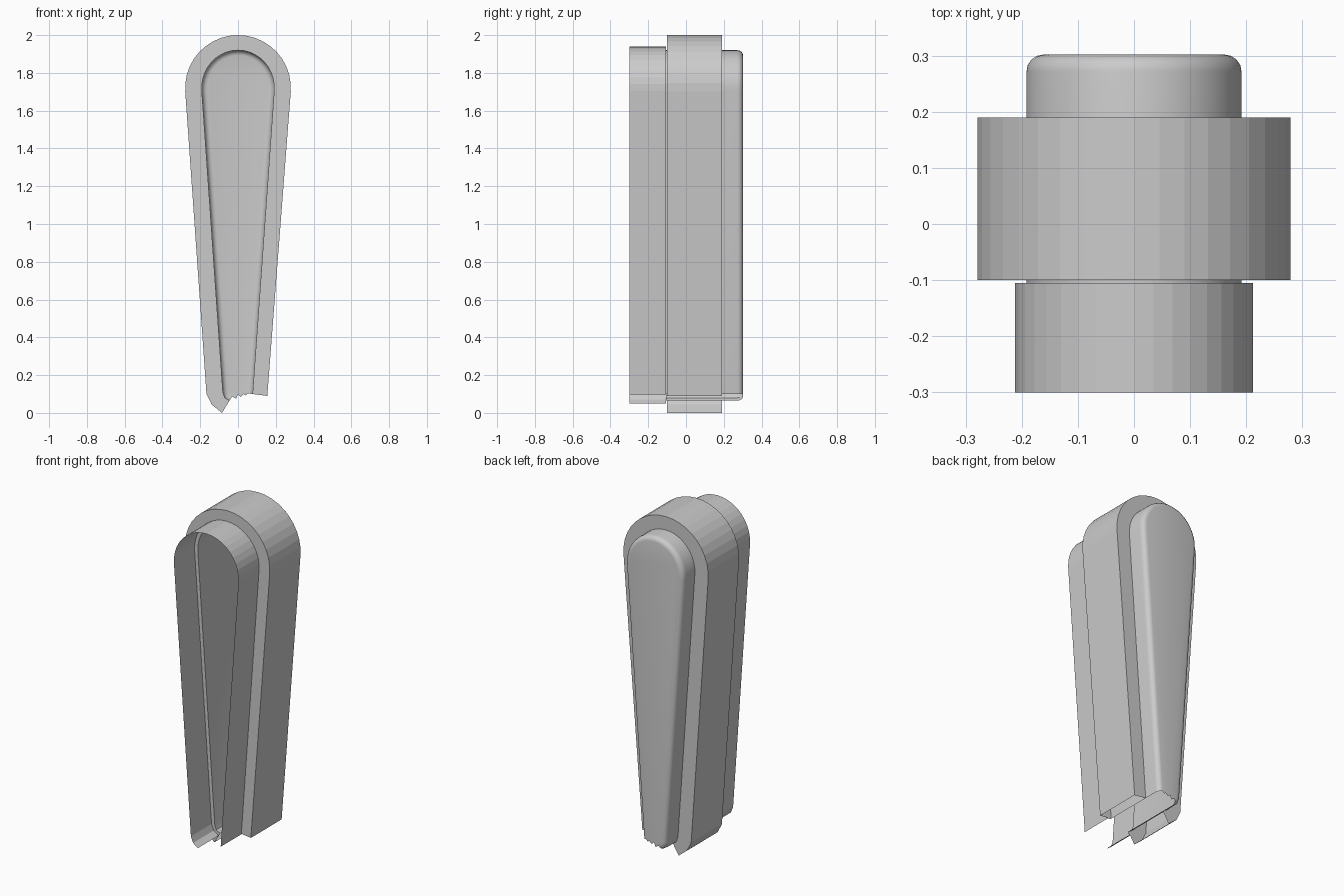
import bpy, bmesh
from math import sin, cos, radians, pi

if "Cube" in bpy.data.objects:
    bpy.data.objects.remove(bpy.data.objects["Cube"])

CORE, SHELL, BAND = 0.192, 0.213, 0.28     # half-widths of the nested outlines
ZC = 1.72                                  # centre of the rounded top
SEG = 20

# Broken lower ends, given for the core and band outlines
LOW_CORE = [(0.077, 0.10), (-0.080, 0.110), (-0.070, 0.080), (-0.045, 0.065)]
LOW_BAND = [(0.155, 0.09), (-0.167, 0.100), (-0.140, 0.045), (-0.085, 0.000)]


def outline(r):
    """Open teardrop outline (x, z): right bottom, over the top, left bottom lip."""
    t = (r - CORE) / (BAND - CORE)
    low = [(a[0] + (b[0] - a[0]) * t, a[1] + (b[1] - a[1]) * t)
           for a, b in zip(LOW_CORE, LOW_BAND)]
    rz = 0.2 + (0.28 - 0.2) * t
    arc = []
    for i in range(SEG + 1):
        a = radians(-4 + 188 * i / SEG)
        arc.append((r * cos(a), ZC + rz * sin(a)))
    return [low[0]] + arc + low[1:]


def loft(name, sections, cap_points=None, smooth=False):
    """Sheet through outlines of half-width r at depth y; optional back cap."""
    bm = bmesh.new()
    loops = [[bm.verts.new((x, y, z)) for x, z in outline(r)] for r, y in sections]
    for a, b in zip(loops, loops[1:]):
        for i in range(len(a) - 1):
            bm.faces.new((a[i], b[i], b[i + 1], a[i + 1]))
    if cap_points:
        y = sections[-1][1]
        ragged = [bm.verts.new((x, y, z)) for x, z in cap_points]
        bm.faces.new(list(reversed(loops[-1] + ragged)))
    me = bpy.data.meshes.new(name)
    bm.to_mesh(me)
    bm.free()
    ob = bpy.data.objects.new(name, me)
    bpy.context.collection.objects.link(ob)
    if smooth:
        bpy.ops.object.select_all(action='DESELECT')
        ob.select_set(True)
        bpy.context.view_layer.objects.active = ob
        bpy.ops.object.shade_smooth_by_angle(angle=radians(35))
    return ob


# Open front shell with a narrow flange at its back
loft("front_shell", [(SHELL, -0.30), (SHELL, -0.105), (CORE, -0.105)])

# Wide middle band with flat rims on both sides
loft("middle_band", [(CORE, -0.10), (BAND, -0.10), (BAND, 0.19), (CORE, 0.19)])

# Hollow core with a rounded back edge and a ragged-bottomed back panel
R = 0.03
rounding = [(CORE - R * (1 - cos(a)), 0.302 - R + R * sin(a))
            for a in (i * pi / 8 for i in range(5))]
loft("core", [(CORE, -0.105)] + rounding,
     cap_points=[(-0.010, 0.075), (0.0, 0.10), (0.015, 0.085), (0.03, 0.10), (0.042, 0.092)],
     smooth=True)
